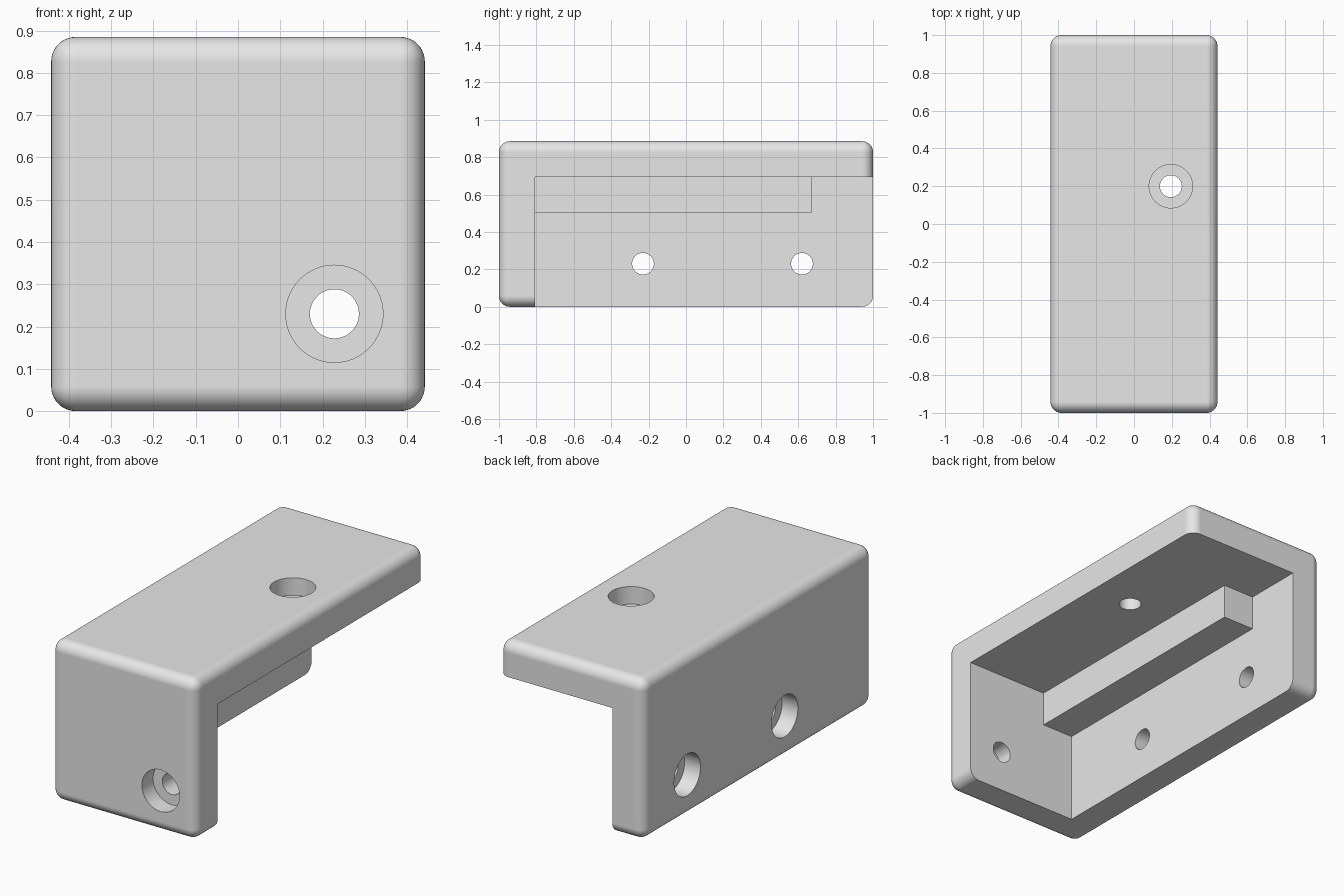
import bpy
import bmesh
import math
from mathutils import Matrix, Vector

cube = bpy.data.objects.get("Cube")
if cube:
    bpy.data.objects.remove(cube, do_unlink=True)

HALF_X, HALF_Y, HEIGHT = 0.442, 1.0, 0.885
WALL = 0.192        # thickness of the plates, and width of the rail
ROUND = 0.058       # outer edge radius
HOLE, BORE, BORE_DEPTH = 0.058, 0.115, 0.097

grey = bpy.data.materials.new("light_grey")
grey.use_nodes = True
grey.diffuse_color = (0.8, 0.8, 0.8, 1)
grey.node_tree.nodes["Principled BSDF"].inputs["Base Color"].default_value = (0.8, 0.8, 0.8, 1)


def to_object(name, bm):
    mesh = bpy.data.meshes.new(name)
    bm.to_mesh(mesh)
    bm.free()
    mesh.materials.append(grey)
    obj = bpy.data.objects.new(name, mesh)
    bpy.context.scene.collection.objects.link(obj)
    return obj


def box(name, low, high, radius=0):
    low, high = Vector(low), Vector(high)
    bm = bmesh.new()
    place = Matrix.Translation((low + high) / 2) @ Matrix.Diagonal((*(high - low), 1))
    bmesh.ops.create_cube(bm, size=1, matrix=place)
    if radius:
        bmesh.ops.bevel(bm, geom=bm.edges[:], offset=radius, segments=10,
                        profile=0.5, affect='EDGES')
    return to_object(name, bm)


def cylinder(name, start, end, radius):
    start, end = Vector(start), Vector(end)
    axis = end - start
    turn = axis.to_track_quat('Z', 'Y').to_matrix().to_4x4()
    bm = bmesh.new()
    bmesh.ops.create_cone(bm, cap_ends=True, segments=64, radius1=radius, radius2=radius,
                          depth=axis.length,
                          matrix=Matrix.Translation((start + end) / 2) @ turn)
    return to_object(name, bm)


def combine(target, tool, operation):
    tool.hide_render = True
    mod = target.modifiers.new(operation.lower(), 'BOOLEAN')
    mod.operation, mod.solver, mod.object = operation, 'EXACT', tool
    bpy.context.view_layer.objects.active = target
    bpy.ops.object.modifier_apply(modifier=mod.name)
    bpy.data.objects.remove(tool, do_unlink=True)


def screw_hole(target, point, inward):
    # Through hole with a wider flat-bottomed recess on the outer face
    point, inward = Vector(point), Vector(inward)
    for radius, depth in ((BORE, BORE_DEPTH), (HOLE, 2 * WALL)):
        drill = cylinder("drill", point - inward * 0.1, point + inward * depth, radius)
        combine(target, drill, 'DIFFERENCE')


# Rounded block opened on its +x, +y and lower sides, leaving three plates
bracket = box("corner_bracket", (-HALF_X, -HALF_Y, 0), (HALF_X, HALF_Y, HEIGHT), ROUND)
inner_x, inner_y, inner_z = WALL - HALF_X, WALL - HALF_Y, HEIGHT - WALL
room = box("room_cutter", (inner_x, inner_y, -1), (1, 2, inner_z))
combine(bracket, room, 'DIFFERENCE')

# Square rail in the corner under the top plate
rail = box("rail", (inner_x - 0.05, inner_y - 0.05, inner_z - WALL),
           (inner_x + WALL, 0.67, inner_z + 0.05))
combine(bracket, rail, 'UNION')

# Screw holes: one in front, one on top, two in the side wall
screw_hole(bracket, (0.228, -HALF_Y, 0.23), (0, 1, 0))
screw_hole(bracket, (0.195, 0.2, HEIGHT), (0, 0, -1))
for y in (-0.23, 0.62):
    screw_hole(bracket, (-HALF_X, y, 0.23), (1, 0, 0))

# Smooth the rounded edges and keep the flats flat
bpy.ops.object.select_all(action='DESELECT')
bracket.select_set(True)
bpy.context.view_layer.objects.active = bracket
bpy.ops.object.shade_smooth_by_angle(angle=math.radians(30))
normals = bracket.modifiers.new("flat_faces", 'WEIGHTED_NORMAL')
normals.keep_sharp = True
